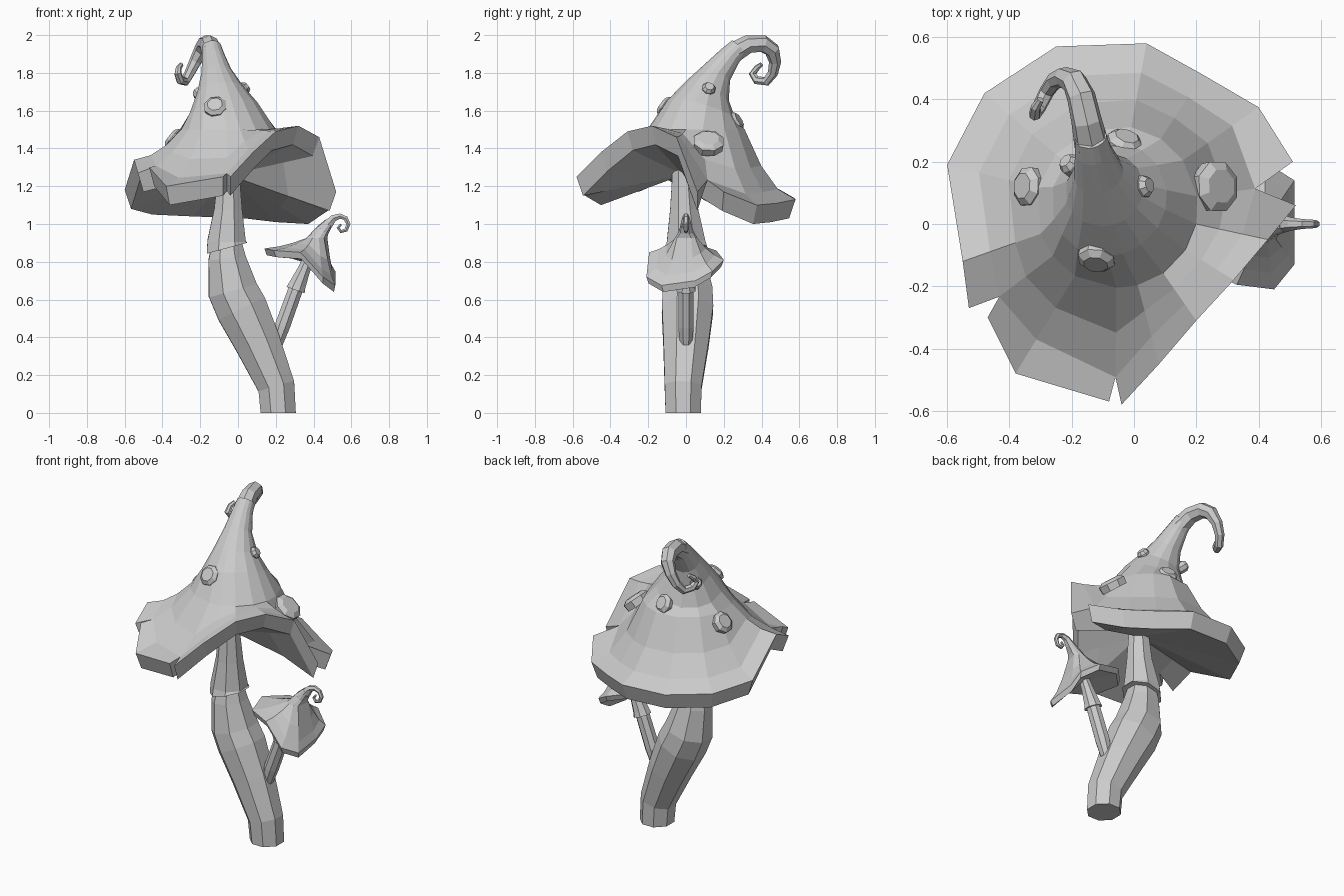
import bpy, bmesh
from math import atan2, cos, sin, tau
from mathutils import Vector, Quaternion

cube = bpy.data.objects.get("Cube")
if cube:
    bpy.data.objects.remove(cube)

gray = bpy.data.materials.new("plain_gray")
gray.use_nodes = True
gray.diffuse_color = (0.6, 0.6, 0.6, 1)
gray.node_tree.nodes["Principled BSDF"].inputs["Base Color"].default_value = (0.6, 0.6, 0.6, 1)
UP = Vector((0, 0, 1))


def finish(name, bm):
    bmesh.ops.recalc_face_normals(bm, faces=bm.faces)
    mesh = bpy.data.meshes.new(name)
    bm.to_mesh(mesh)
    bm.free()
    mesh.materials.append(gray)
    obj = bpy.data.objects.new(name, mesh)
    bpy.context.collection.objects.link(obj)
    return obj


def path_rings(bm, path, angles, start=None):
    """Rings of vertices swept along (x, y, z, radius) points."""
    pts = [Vector(p[:3]) for p in path]
    last, turn, rings = UP, Quaternion(), []
    for i, p in enumerate(pts):
        tangent = (pts[min(i + 1, len(pts) - 1)] - pts[max(i - 1, 0)]).normalized()
        if i == 0 and start:
            tangent = start
        turn = last.rotation_difference(tangent) @ turn
        last = tangent
        rings.append([bm.verts.new(p + turn @ Vector((cos(a), sin(a), 0)) * path[i][3])
                      for a in angles])
    return rings


def bridge(bm, a, b):
    for i in range(len(a)):
        j = (i + 1) % len(a)
        bm.faces.new((a[i], a[j], b[j], b[i]))


def tube(name, path, sides, start=None):
    bm = bmesh.new()
    rings = path_rings(bm, path, [tau * (i + 0.5) / sides for i in range(sides)], start)
    for a, b in zip(rings, rings[1:]):
        bridge(bm, a, b)
    bm.faces.new(rings[0])
    bm.faces.new(rings[-1])
    return finish(name, bm)


def hat(name, rim, spine, thick, sag, socket):
    """Floppy cone: rim columns hold one point, or two where the brim is slit.
    The underside runs from the brim to the socket on top of the stem."""
    bm = bmesh.new()
    cols = [[Vector(p) for p in c] for c in rim]
    base, socket = Vector(spine[0][:3]), Vector(socket)
    mids = [(c[0] + c[-1]) / 2 for c in cols]
    angles = [atan2(m.y - base.y, m.x - base.x) for m in mids]
    rings = path_rings(bm, spine, angles, UP)
    for a, b in zip(rings, rings[1:]):
        bridge(bm, a, b)
    bm.faces.new(rings[-1])

    def drop(p):
        inward = Vector((base.x - p.x, base.y - p.y, 0)).normalized()
        return p - UP * thick + inward * thick * 0.35

    # Depth of the outer brim ring: wide slits cut further in
    depths = [0.15 + 1.8 * (c[0] - c[1]).length if len(c) == 2 else 0.35 for c in cols]
    outer, inner = [rings[0]], []
    for extra in (0.5, 0):
        ring, under = [], []
        for m, v, d in zip(mids, rings[0], depths):
            t = d + (1 - d) * extra
            dip = max(0, v.co.z - m.z) * sag * 4 * t * (1 - t)
            ring.append(bm.verts.new(m.lerp(v.co, t) - UP * dip))
            under.append(bm.verts.new(drop(m).lerp(socket, t)))
        outer.append(ring)
        inner.append(under)
    for layer in (outer, inner):
        for a, b in zip(layer, layer[1:]):
            bridge(bm, a, b)
    hub = bm.verts.new(socket)
    for i, v in enumerate(inner[0]):
        bm.faces.new((hub, v, inner[0][(i + 1) % len(cols)]))
    # Brim edge, its thickness and the walls of the slits
    edge = [[(bm.verts.new(p), bm.verts.new(drop(p))) for p in c] for c in cols]
    for i in range(len(cols)):
        j = (i + 1) % len(cols)
        (a, a2), (b, b2) = edge[i][-1], edge[j][0]
        bm.faces.new((outer[-1][i], outer[-1][j], b, a))
        bm.faces.new((inner[-1][i], inner[-1][j], b2, a2))
        bm.faces.new((a, b, b2, a2))
        if len(cols[i]) == 2:
            for v, v2 in edge[i]:
                bm.faces.new((outer[-1][i], v, v2, inner[-1][i]))
    return finish(name, bm)


# Main stem and the flared sleeve above it
tube("main_stem", [(0.213, -0.015, 0, 0.101), (0.203, -0.015, 0.14, 0.106), (0.105, 0, 0.37, 0.13),
                   (0.02, 0.008, 0.55, 0.147), (-0.028, 0.008, 0.65, 0.142),
                   (-0.058, 0, 0.82, 0.107), (-0.06, 0, 0.92, 0.08)], 8, UP)
tube("main_sleeve", [(-0.058, 0, 0.872, 0.12), (-0.06, 0, 0.91, 0.11),
                     (-0.052, -0.01, 1.08, 0.08), (-0.05, -0.015, 1.24, 0.064),
                     (-0.05, -0.015, 1.32, 0.06)], 8, Vector((-0.27, 0, 1)).normalized())

# Main hat
main_rim = [
    [(0.52, 0.06, 1.17), (0.51, 0.2, 1.17)], [(0.4, 0.375, 1.1)], [(0.22, 0.48, 1.11)],
    [(0.04, 0.58, 1.13)], [(-0.25, 0.57, 1.14)], [(-0.48, 0.42, 1.15)], [(-0.6, 0.19, 1.18)],
    [(-0.55, -0.12, 1.34)], [(-0.53, -0.27, 1.27), (-0.47, -0.3, 1.3)], [(-0.38, -0.48, 1.2)],
    [(-0.08, -0.57, 1.25), (-0.04, -0.58, 1.25)], [(0.08, -0.45, 1.38)], [(0.2, -0.31, 1.49)],
    [(0.32, -0.18, 1.52)], [(0.43, -0.05, 1.46)]]
hat("main_hat", main_rim,
    [(-0.055, 0.055, 1.5, 0.26), (-0.08, 0.08, 1.6, 0.19), (-0.095, 0.11, 1.7, 0.128),
     (-0.115, 0.165, 1.8, 0.082), (-0.132, 0.235, 1.89, 0.06), (-0.14, 0.28, 1.935, 0.052)],
    0.1, 0.22, (-0.05, -0.015, 1.26))
tube("main_hat_curl",
     [(-0.135, 0.25, 1.905, 0.057), (-0.152, 0.33, 1.951, 0.05), (-0.17, 0.41, 1.953, 0.047),
      (-0.192, 0.457, 1.92, 0.042), (-0.225, 0.472, 1.86, 0.033), (-0.255, 0.46, 1.8, 0.028),
      (-0.28, 0.425, 1.755, 0.025), (-0.305, 0.375, 1.76, 0.023), (-0.318, 0.352, 1.795, 0.02),
      (-0.315, 0.375, 1.825, 0.016), (-0.3, 0.4, 1.845, 0.012)], 7)

# Small stem, sleeve and hat on the side
tube("small_stem", [(0.205, 0, 0.37, 0.036), (0.235, 0, 0.46, 0.044), (0.3, 0, 0.64, 0.042),
                    (0.312, 0, 0.67, 0.04)], 8)
tube("small_sleeve", [(0.305, 0, 0.65, 0.055), (0.314, 0, 0.675, 0.049),
                      (0.35, 0, 0.76, 0.036), (0.38, 0, 0.83, 0.03)], 8)
small_rim = [
    [(0.515, 0.05, 0.7)], [(0.515, 0.14, 0.75)], [(0.42, 0.2, 0.81)], [(0.25, 0.16, 0.86)],
    [(0.14, 0.04, 0.87)], [(0.19, -0.13, 0.86)], [(0.33, -0.195, 0.85)],
    [(0.45, -0.21, 0.72)], [(0.515, -0.13, 0.675)]]
hat("small_hat", small_rim, [(0.42, 0, 0.925, 0.06), (0.45, 0, 0.965, 0.038),
                             (0.485, 0, 1.01, 0.025)], 0.035, 0.15, (0.37, 0, 0.81))
tube("small_hat_curl",
     [(0.475, 0, 0.995, 0.03), (0.505, 0, 1.03, 0.021), (0.54, 0, 1.042, 0.016),
      (0.57, 0, 1.03, 0.014), (0.584, 0, 1, 0.013), (0.572, 0, 0.968, 0.012),
      (0.545, 0, 0.96, 0.01), (0.53, 0, 0.98, 0.009), (0.545, 0, 0.998, 0.007)], 6)

# Raised bevelled spots on the main hat: position, radius, upward tilt
spots = [(-0.12, -0.11, 1.62, 0.062, 0.7), (0.265, 0.12, 1.435, 0.085, 1.2),
         (0.03, 0.12, 1.715, 0.037, 0.7), (-0.34, 0.12, 1.45, 0.065, 0.8),
         (-0.03, 0.262, 1.54, 0.06, 0.6), (-0.205, 0.19, 1.69, 0.035, 0.7)]
for k, (x, y, z, r, tilt) in enumerate(spots):
    out = (Vector((x + 0.09, y - 0.09, 0)).normalized() + UP * tilt).normalized()
    p = Vector((x, y, z))
    steps = [(-0.035, 0.95), (0.008, 1), (0.026, 0.66)]
    tube(f"hat_spot_{k + 1}", [(*(p + out * d), r * s) for d, s in steps], 8)
